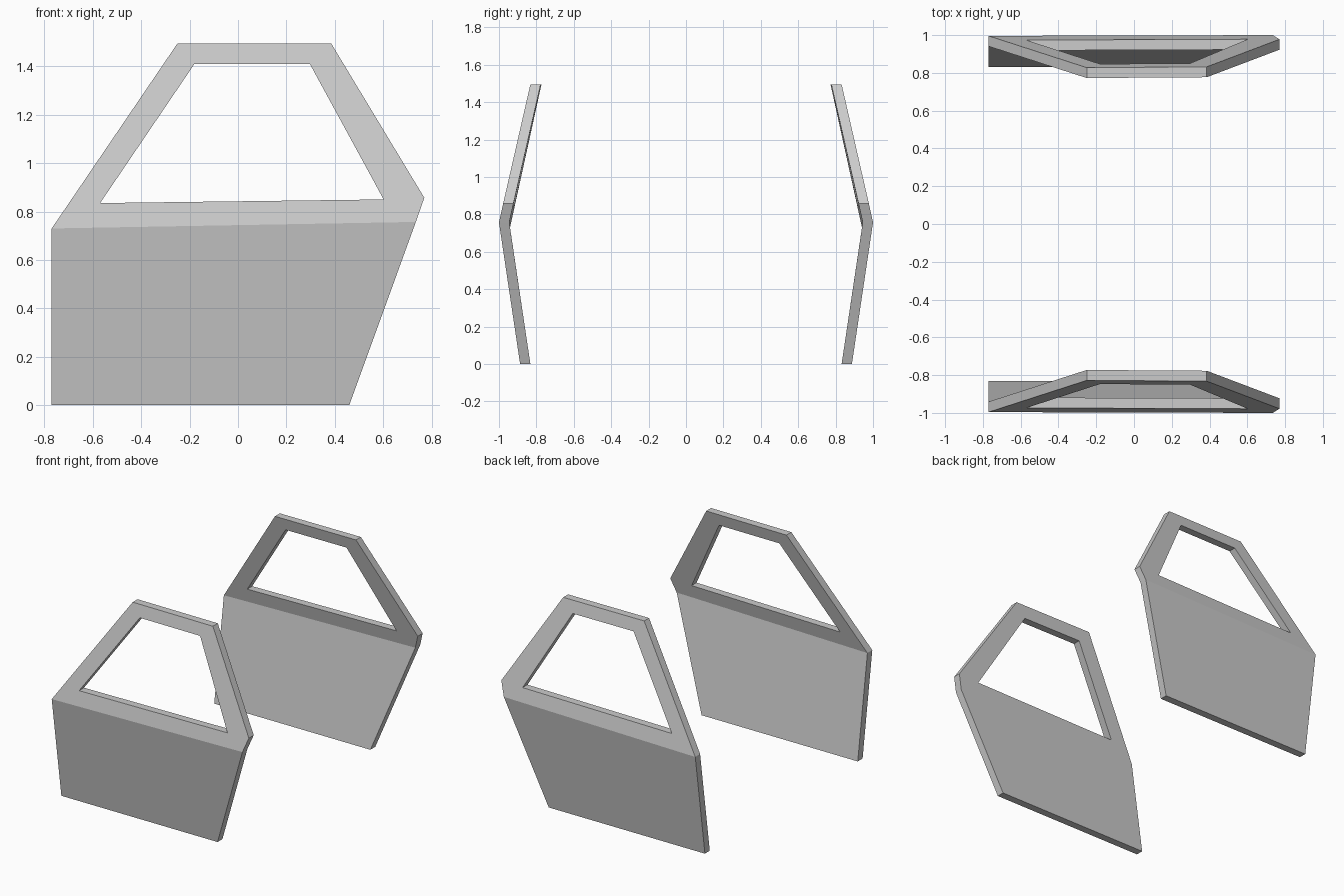
import bpy, bmesh

if "Cube" in bpy.data.objects:
    bpy.data.objects.remove(bpy.data.objects["Cube"])

THICK = 0.055

# Door outline in the x/z plane: lower panel, belt line, window frame
sill = [(-0.77, 0.0), (0.46, 0.0)]
belt = [(0.735, 0.757), (-0.77, 0.73)]
frame = [belt[1], belt[0], (0.77, 0.857), (0.385, 1.495), (-0.25, 1.495)]
window = [(-0.57, 0.835), (0.602, 0.85), (0.297, 1.41), (-0.18, 1.41)]


def lower_y(x, z):
    return 0.887 + 0.1493 * z


def upper_y(x, z):
    return 1.0 - 0.2243 * (z - 0.757) + 0.0068 * (x - 0.735)


def make_door(name, side):
    bm = bmesh.new()

    def verts(points, depth):
        return [bm.verts.new((x, side * depth(x, z), z)) for x, z in points]

    s = verts(sill, lower_y)
    f = verts(frame, upper_y)
    w = verts(window, upper_y)

    # Lower panel, then the frame around the window opening
    faces = [bm.faces.new((s[0], s[1], f[1], f[0])),
             bm.faces.new((f[0], f[1], w[1], w[0])),
             bm.faces.new((f[1], f[2], w[1])),
             bm.faces.new((f[2], f[3], w[2], w[1])),
             bm.faces.new((f[3], f[4], w[3], w[2])),
             bm.faces.new((f[4], f[0], w[0], w[3]))]

    # Thicken the sheet straight inwards
    copy = bmesh.ops.duplicate(bm, geom=faces + bm.verts[:] + bm.edges[:])
    twin = copy["vert_map"]
    rim = [e for e in bm.edges if e.is_boundary and e.verts[0] in set(s + f + w)]
    for v in s + f + w:
        twin[v].co.y -= side * THICK
    for e in rim:
        a, b = e.verts
        bm.faces.new((a, b, twin[b], twin[a]))
    bmesh.ops.recalc_face_normals(bm, faces=bm.faces[:])

    mesh = bpy.data.meshes.new(name)
    bm.to_mesh(mesh)
    bm.free()
    obj = bpy.data.objects.new(name, mesh)
    bpy.context.collection.objects.link(obj)


# Mirrored pair of doors
make_door("front_side_door", -1)
make_door("back_side_door", 1)
